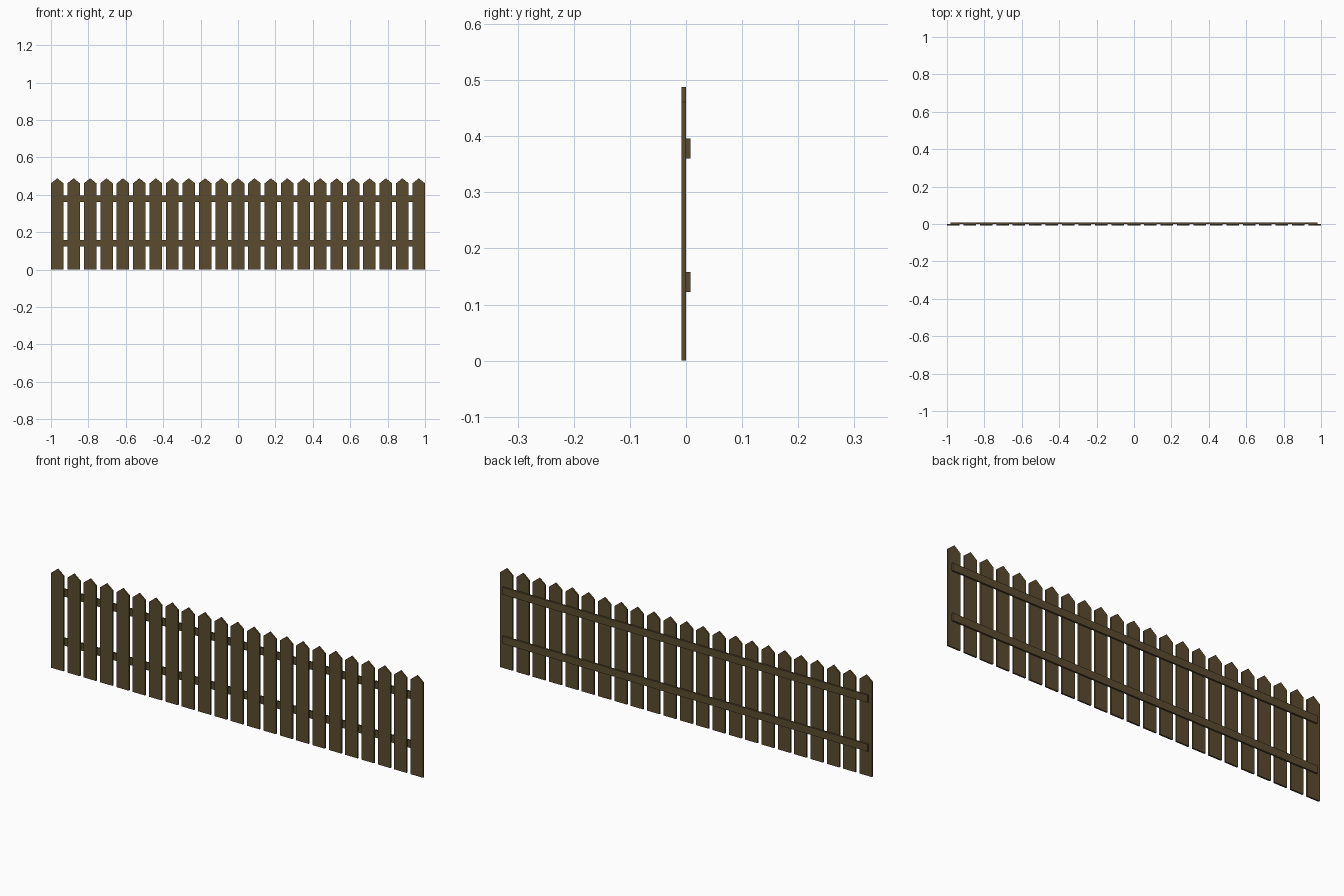
import bpy, bmesh

if "Cube" in bpy.data.objects:
    bpy.data.objects.remove(bpy.data.objects["Cube"])

COUNT = 23
WIDTH = 0.067
HEIGHT, SHOULDER = 0.488, 0.461
THICK = 0.008
PITCH = (2.0 - WIDTH) / (COUNT - 1)

wood = bpy.data.materials.new("brown_wood")
wood.diffuse_color = (0.105, 0.07, 0.028, 1)
wood.use_nodes = True
wood.node_tree.nodes["Principled BSDF"].inputs["Base Color"].default_value = wood.diffuse_color


def board(name, outline, y0, y1):
    """Extrude an x/z outline from y0 to y1."""
    bm = bmesh.new()
    face = bm.faces.new([bm.verts.new((x, y0, z)) for x, z in outline])
    ext = bmesh.ops.extrude_face_region(bm, geom=[face])
    verts = [g for g in ext["geom"] if isinstance(g, bmesh.types.BMVert)]
    bmesh.ops.translate(bm, verts=verts, vec=(0, y1 - y0, 0))
    bmesh.ops.recalc_face_normals(bm, faces=bm.faces)
    mesh = bpy.data.meshes.new(name)
    bm.to_mesh(mesh)
    bm.free()
    mesh.materials.append(wood)
    obj = bpy.data.objects.new(name, mesh)
    bpy.context.collection.objects.link(obj)
    return obj


# Pointed pickets, sharing one profile
h = WIDTH / 2
for i in range(COUNT):
    x = (i - (COUNT - 1) / 2) * PITCH
    board(f"picket_{i + 1}",
          [(x - h, 0), (x + h, 0), (x + h, SHOULDER), (x, HEIGHT), (x - h, SHOULDER)],
          -THICK, 0)

# Two horizontal rails on the back
for name, z0, z1 in (("lower_rail", 0.122, 0.158), ("upper_rail", 0.36, 0.396)):
    board(name, [(-0.982, z0), (0.982, z0), (0.982, z1), (-0.982, z1)], 0, THICK)
